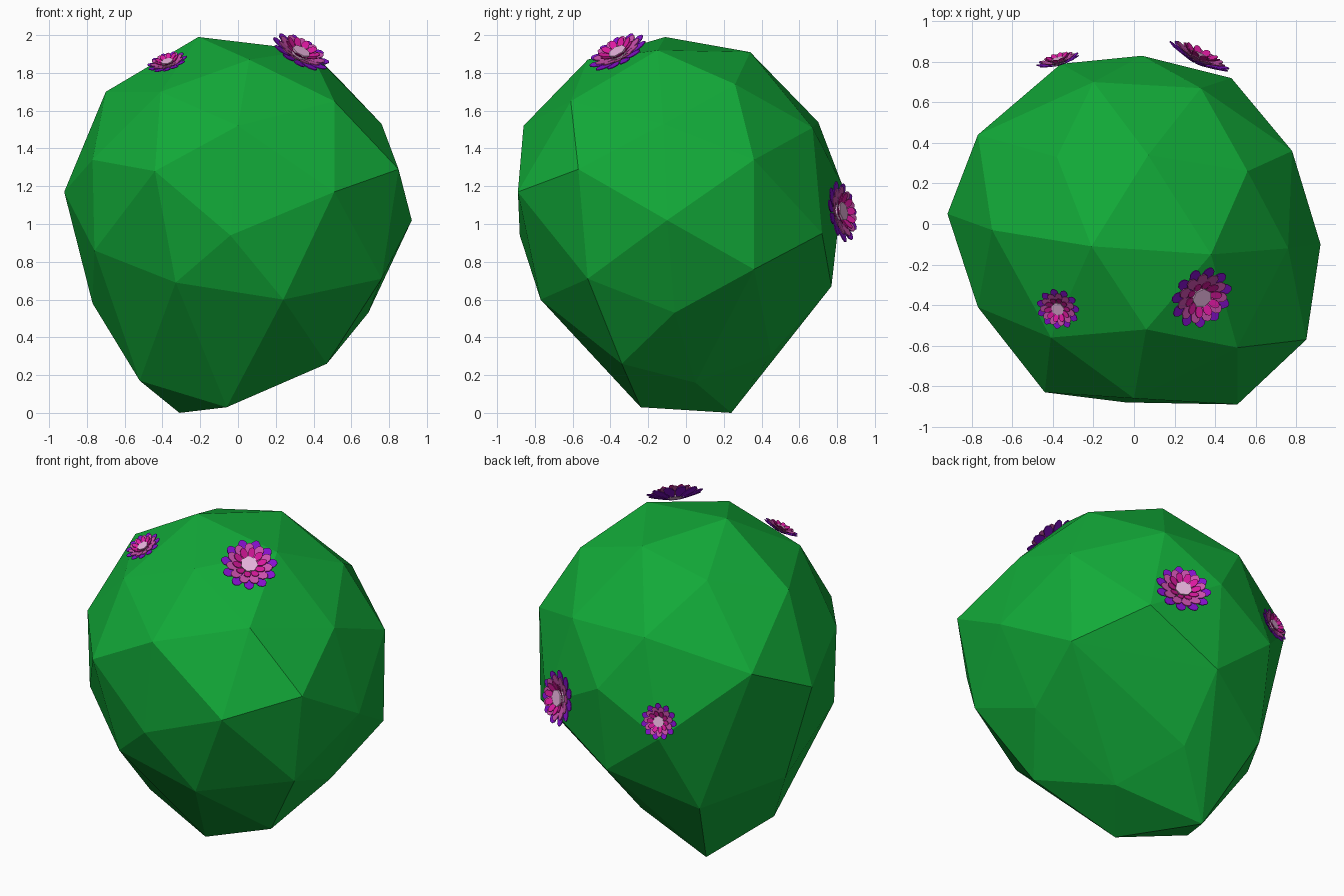
import bpy, bmesh, math
from mathutils import Vector, Matrix

if "Cube" in bpy.data.objects:
    bpy.data.objects.remove(bpy.data.objects["Cube"])


def material(name, rgb):
    m = bpy.data.materials.new(name)
    m.diffuse_color = (*rgb, 1)
    m.use_nodes = True
    m.node_tree.nodes["Principled BSDF"].inputs["Base Color"].default_value = m.diffuse_color
    return m


def finish(bm, name, mats):
    me = bpy.data.meshes.new(name)
    bm.to_mesh(me)
    bm.free()
    for m in mats:
        me.materials.append(m)
    ob = bpy.data.objects.new(name, me)
    bpy.context.collection.objects.link(ob)
    return ob


# Faceted bush body: hull around a lumpy set of corners
corners = [
    # crown
    (-.21, -.11, 1.99), (.38, -.15, 1.92), (.07, .34, 1.91), (-.38, .33, 1.81),
    (.56, .26, 1.74), (-.41, -.56, 1.70), (.06, -.52, 1.87), (.51, -.61, 1.65),
    (-.70, -.03, 1.70), (-.20, .70, 1.54), (.33, .67, 1.51), (.76, -.12, 1.53),
    # middle
    (-.77, .44, 1.36), (.78, .36, 1.34), (.85, -.57, 1.29), (0, -.86, 1.52),
    (-.44, -.83, 1.28), (.51, -.89, 1.17), (-.04, -.88, .94), (-.77, -.41, 1.34),
    (-.92, .05, 1.17), (.92, -.10, 1.02), (.04, .83, 1.2), (.48, .72, .95),
    (-.36, .79, .97), (.77, .36, .76), (-.76, -.40, .86),
    # lower part and foot
    (.76, -.52, .71), (-.33, -.72, .69), (.24, -.77, .60), (.69, -.06, .53),
    (.02, .77, .67), (-.77, .10, .58), (-.48, .55, .47), (0, .45, .31),
    (.47, -.34, .26), (.18, .05, .16), (-.52, -.14, .17), (-.06, -.24, .03),
    (-.31, .24, 0),
]
bm = bmesh.new()
for c in corners:
    bm.verts.new(c)
hull = bmesh.ops.convex_hull(bm, input=bm.verts[:])
loose = [v for v in bm.verts if not v.link_faces]
bmesh.ops.delete(bm, geom=loose, context='VERTS')
bmesh.ops.recalc_face_normals(bm, faces=bm.faces[:])
finish(bm, "bush_body", [material("leaf_green", (.006, .40, .04))])

petal_mats = [material("violet", (.24, .005, .62)),
              material("soft_pink", (.60, .08, .42)),
              material("magenta", (.72, .01, .35)),
              material("pale_centre", (.80, .45, .72))]

# Petal rings: inner radius, outer radius, half width, base height, tip height, count
rings = [(.30, 1.0, .21, .00, .20, 11),
         (.28, .82, .19, .07, .27, 11),
         (.22, .60, .14, .13, .36, 10)]


def flower(name, centre, normal, radius):
    bm = bmesh.new()
    for i, (r0, r1, w, z0, z1, n) in enumerate(rings):
        for k in range(n):
            turn = Matrix.Rotation(math.tau * (k + .5 * (i % 2)) / n, 4, 'Z')
            # pointed-oval petal with a raised tip
            outline = [(0, -.3), (.55, -.9), (.85, -.75), (1, -.25),
                       (1, .25), (.85, .75), (.55, .9), (0, .3)]
            vs = [bm.verts.new(turn @ Vector((r0 + (r1 - r0) * t, w * s, z0 + (z1 - z0) * t)))
                  for t, s in outline]
            bm.faces.new(vs).material_index = i
    # central disc
    disc = bmesh.ops.create_cone(bm, cap_ends=True, segments=7, radius1=.26, radius2=.30,
                                 depth=.24, matrix=Matrix.Translation((0, 0, .12)))
    for f in {f for v in disc["verts"] for f in v.link_faces}:
        f.material_index = 3
    ob = finish(bm, name, petal_mats)
    sol = ob.modifiers.new("thickness", 'SOLIDIFY')
    sol.thickness = .03
    sol.offset = 0
    ob.location = Vector(centre)
    ob.rotation_euler = Vector(normal).to_track_quat('Z', 'Y').to_euler()
    ob.scale = (radius,) * 3


flower("flower_top_large", (.32, -.35, 1.885), (.42, -.42, .80), .163)
flower("flower_top_small", (-.37, -.41, 1.84), (-.25, -.42, .87), .108)
flower("flower_back_large", (.31, .80, 1.06), (.42, .87, .16), .163)
flower("flower_back_small", (-.37, .79, 1.09), (-.25, .94, .23), .108)
